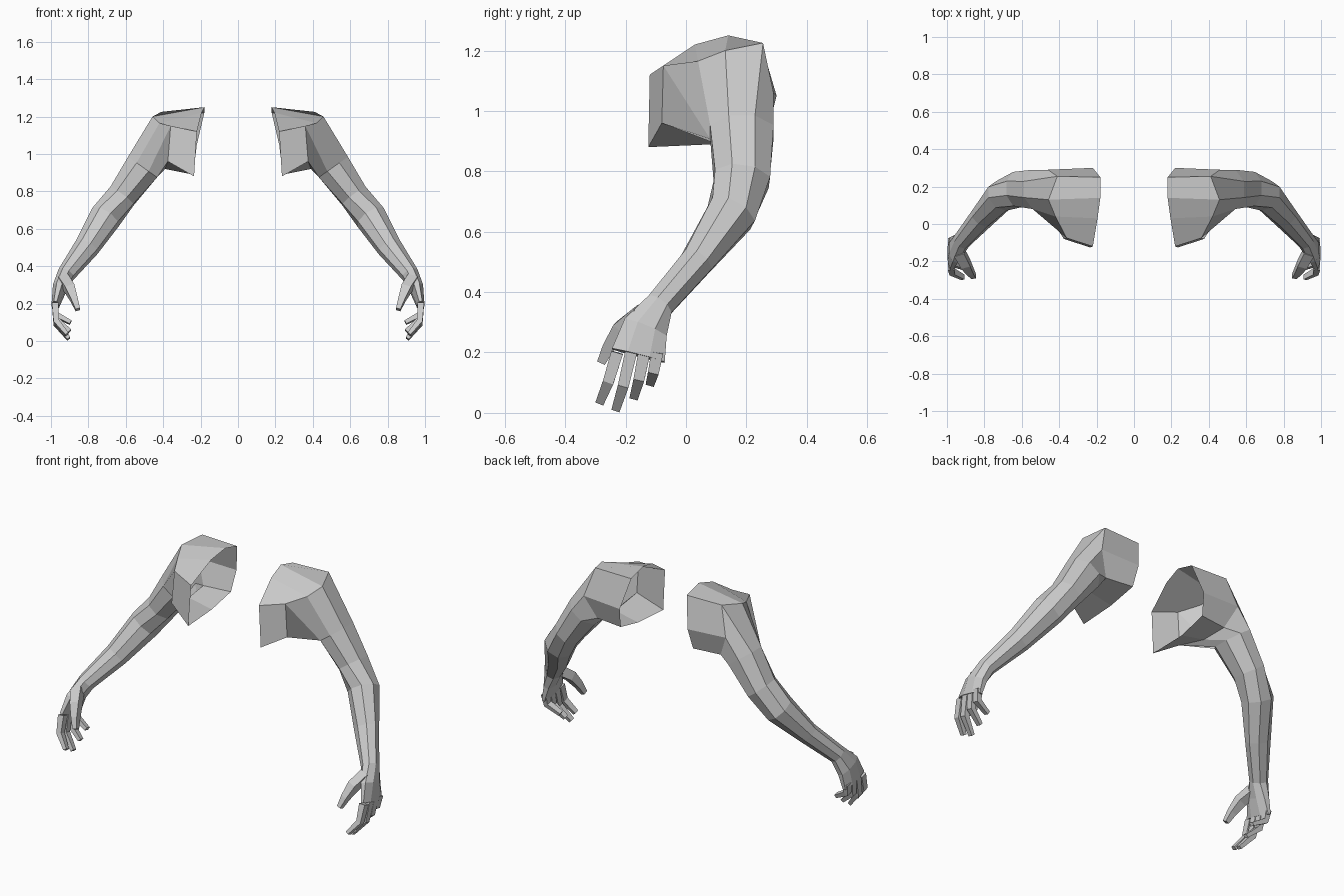
import bpy, bmesh, math
from mathutils import Vector

if "Cube" in bpy.data.objects:
    bpy.data.objects.remove(bpy.data.objects["Cube"])

skin = bpy.data.materials.new("light_grey")
skin.diffuse_color = (0.6, 0.6, 0.6, 1)
skin.use_nodes = True
skin.node_tree.nodes["Principled BSDF"].inputs["Base Color"].default_value = skin.diffuse_color


def rings_along(sections, sides, start):
    """Cross-sections square to a path; section = (x, y, z, half_across, half_deep)."""
    pts = [Vector(s[:3]) for s in sections]
    rings = []
    for i, s in enumerate(sections):
        t = (pts[min(i + 1, len(pts) - 1)] - pts[max(i - 1, 0)]).normalized()
        u = Vector((1, 0, 0))
        u = (u - t * u.dot(t)).normalized()
        v = u.cross(t)
        k = 1 / math.cos(math.pi / sides)
        ring = []
        for j in range(sides):
            a = math.radians(start) + 2 * math.pi * j / sides
            ring.append(pts[i] + u * math.cos(a) * s[3] * k + v * math.sin(a) * s[4] * k)
        rings.append(ring)
    return rings


def loft(name, rings, cap_start=False):
    """Skin the rings, close the far end and mirror to the other side."""
    bm = bmesh.new()
    loops = [[bm.verts.new(p) for p in r] for r in rings]
    n = len(loops[0])
    for a, b in zip(loops, loops[1:]):
        for j in range(n):
            k = (j + 1) % n
            bm.faces.new((a[j], a[k], b[k], b[j]))
    bm.faces.new(loops[-1])
    if cap_start:
        bm.faces.new(loops[0][::-1])
    bmesh.ops.recalc_face_normals(bm, faces=bm.faces)
    # an open shell may come out inside-out: the end cap must face along the path
    bm.faces.ensure_lookup_table()
    cap = bm.faces[(len(rings) - 1) * n]
    if cap.normal.z > 0:
        bmesh.ops.reverse_faces(bm, faces=bm.faces)
    me = bpy.data.meshes.new(name)
    bm.to_mesh(me)
    bm.free()
    me.materials.append(skin)
    ob = bpy.data.objects.new(name, me)
    bpy.context.collection.objects.link(ob)
    mod = ob.modifiers.new("mirror", "MIRROR")
    mod.use_mirror_merge = False


# open rim at the torso, then the chest and shoulder corner ring
rim = [(.22, -.12, 1.12), (.195, .03, 1.22), (.18, .14, 1.25), (.18, .25, 1.22),
       (.22, .30, 1.05), (.235, .27, .93), (.24, .10, .89), (.235, -.125, .88)]
shoulder = [(.36, -.075, 1.15), (.42, .04, 1.165), (.457, .13, 1.20), (.41, .255, 1.225),
            (.46, .29, 1.06), (.40, .25, .93), (.39, .10, .92), (.375, -.08, .96)]

# upper arm, elbow, forearm, wrist, palm, knuckles
arm = [(.51, .185, .93, .095, .105),
       (.62, .185, .775, .077, .092),
       (.71, .15, .66, .080, .080),
       (.81, .035, .50, .064, .054),
       (.92, -.09, .355, .045, .047),
       (.955, -.135, .28, .036, .075),
       (.977, -.158, .19, .020, .090)]
loft("arm", [[Vector(p) for p in rim], [Vector(p) for p in shoulder]]
     + rings_along(arm, 8, -112.5))

# four fingers: knuckle y, tip x, tip y, tip z
fingers = {"index_finger": (-.228, .915, -.285, .035),
           "middle_finger": (-.182, .905, -.232, .012),
           "ring_finger": (-.138, .90, -.172, .052),
           "little_finger": (-.095, .895, -.118, .098)}
for name, (y, tx, ty, tz) in fingers.items():
    mid_z = .19 * .45 + tz * .55
    loft(name, rings_along([(.977, y, .20, .018, .020),
                            (.972, (y + ty) / 2, mid_z, .015, .018),
                            (tx, ty, tz, .010, .014)], 4, 45), True)

# thumb
loft("thumb", rings_along([(.935, -.15, .33, .028, .028),
                           (.90, -.215, .28, .026, .026),
                           (.875, -.255, .22, .018, .020),
                           (.857, -.28, .168, .012, .014)], 4, 45), True)
